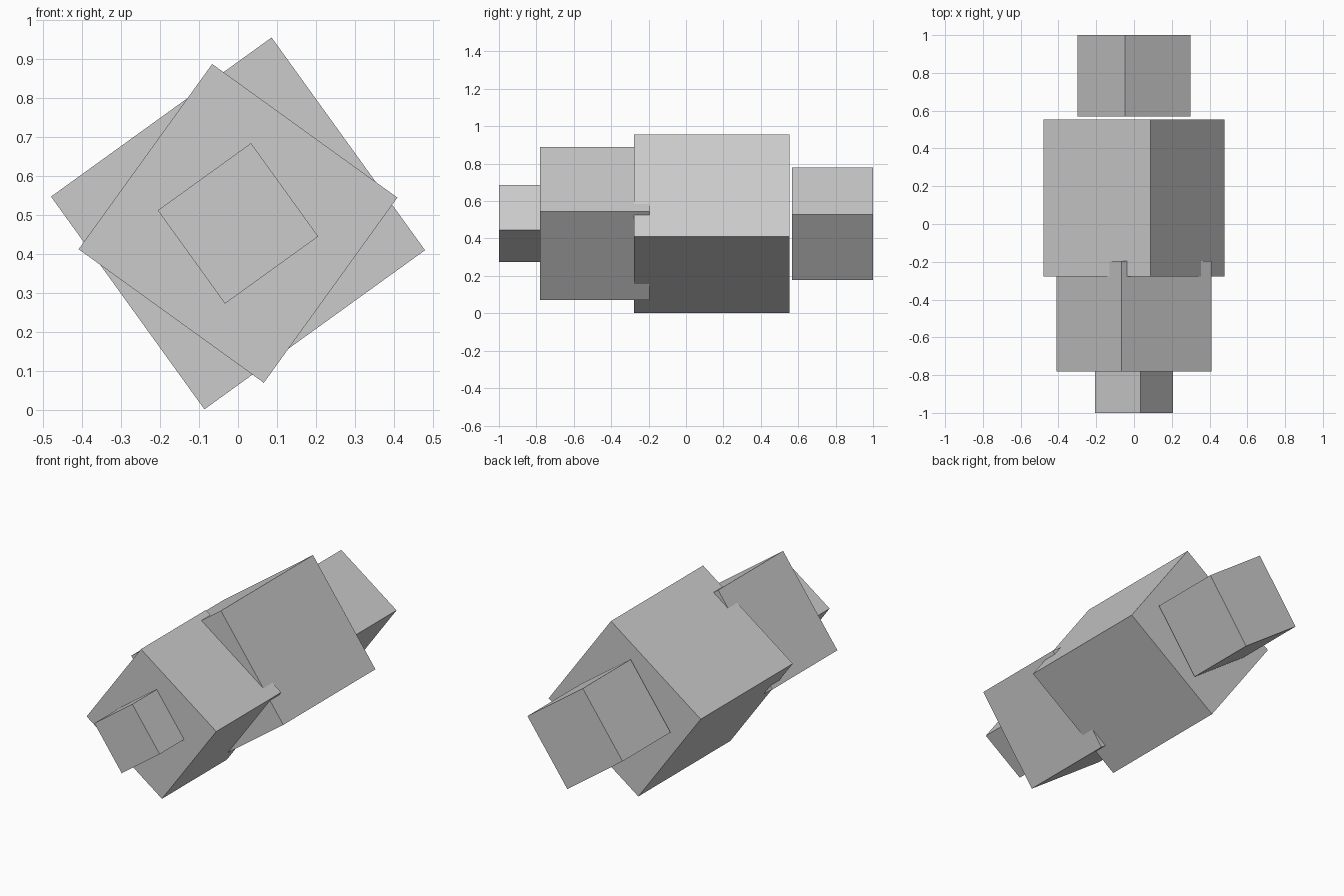
import bpy
from math import radians

if "Cube" in bpy.data.objects:
    bpy.data.objects.remove(bpy.data.objects["Cube"])

CENTRE_Z = 0.479
TILT = radians(35.8)


def block(name, width, height, y0, y1, roll):
    """Box running along y from y0 to y1, rolled about the y axis."""
    bpy.ops.mesh.primitive_cube_add(size=1, location=(0, (y0 + y1) / 2, CENTRE_Z))
    ob = bpy.context.object
    ob.name = name
    ob.scale = (width, y1 - y0, height)
    bpy.ops.object.transform_apply(location=False, rotation=False, scale=True)
    ob.rotation_euler.y = roll
    return ob


# Small block at the front end
block("front_tip", 0.295, 0.295, -1.0, -0.78, -TILT)
# Middle block, rolled the other way and sunk into the main body
block("front_block", 0.586, 0.586, -0.78, -0.195, TILT)
# Largest block
block("main_body", 0.698, 0.673, -0.277, 0.553, -TILT)
# Rear block, separated from the body by a narrow gap
block("rear_block", 0.43, 0.43, 0.568, 1.0, TILT)
